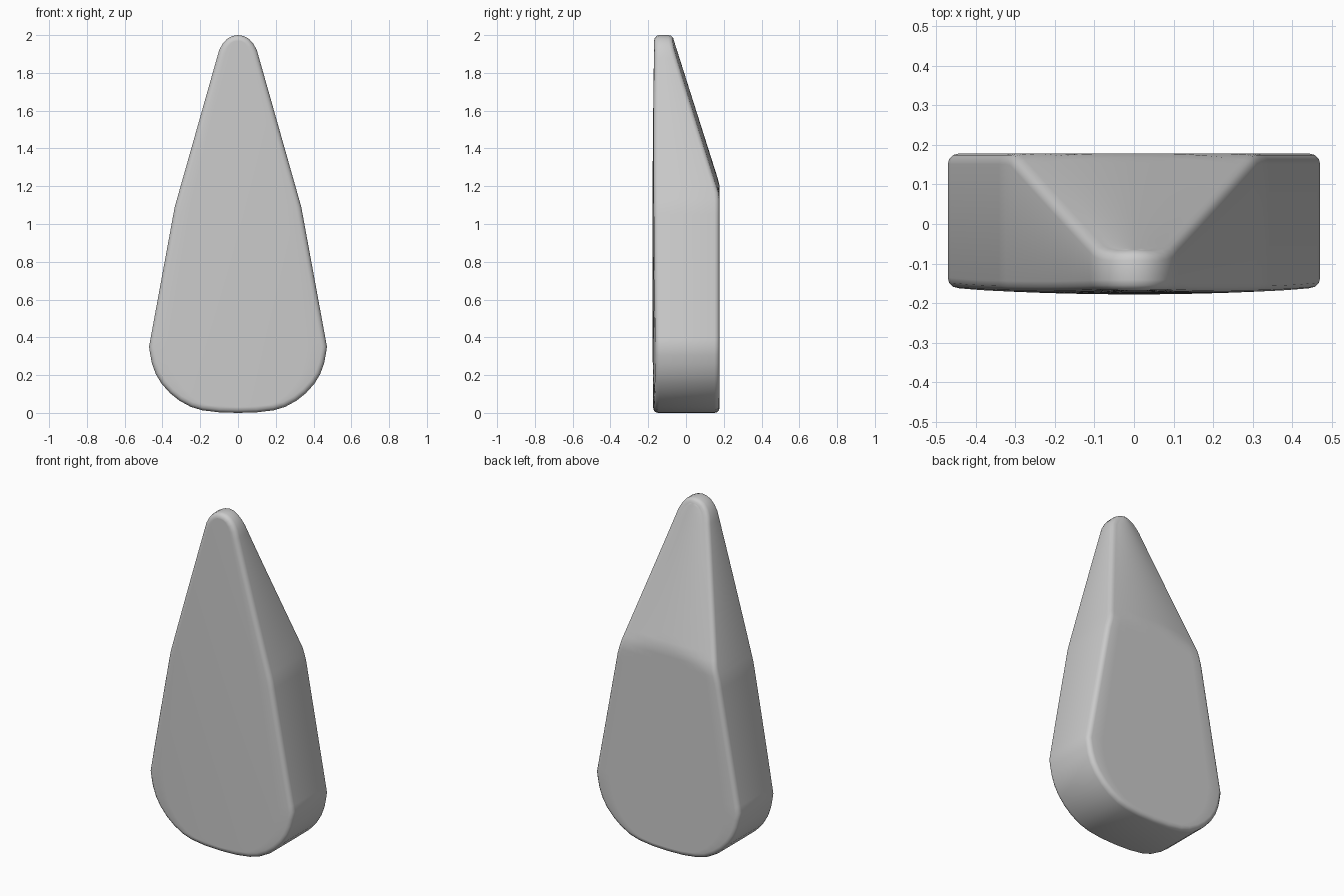
import bpy, bmesh
from mathutils import Vector

if "Cube" in bpy.data.objects:
    bpy.data.objects.remove(bpy.data.objects["Cube"])

# half outline (x, z) from bottom centre to tip
half = [(0, 0), (.1, .003), (.19, .014), (.25, .032), (.31, .065), (.36, .105), (.405, .155),
        (.435, .205), (.455, .26), (.464, .305), (.471, .35), (.335, 1.09), (.1, 1.92),
        (.082, 1.953), (.058, 1.98), (.03, 1.995), (0, 2)]
pts = []
for (x0, z0), (x1, z1) in zip(half, half[1:]):
    n = max(1, round((z1 - z0) / .04))
    pts += [(x0 + (x1 - x0) * i / n, z0 + (z1 - z0) * i / n) for i in range(n)]
pts.append(half[-1])
N = len(pts)
COLS = 12
ring = pts + [(-x, z) for x, z in pts[-2:0:-1]]
M = len(ring)


def inset(i, d):
    a, b = Vector(ring[i - 1]), Vector(ring[(i + 1) % M])
    t = (b - a).normalized()
    return ring[i][0] - t.y * d, ring[i][1] + t.x * d


def width(z):
    for (x0, z0), (x1, z1) in zip(half, half[1:]):
        if z <= z1:
            return max(.03, x0 + (x1 - x0) * (z - z0) / (z1 - z0))
    return .03


# gently domed front and back with an arched slope towards the tip
def front_y(x, z):
    return -.178 + .016 * (x / .47) ** 2 + .01 * ((z - .8) / 1.2) ** 2


def back_y(x, z):
    t = min(1, abs(x) / width(z))
    return min(.178, .178 - .318 * (z - 1.21 + .07 * t ** 2))


bm = bmesh.new()
R = .027
steps = [(1, 0), (.5, .13), (.13, .5), (0, 1)]
levels = [(front_y, 1, a, b) for a, b in steps] + [(back_y, -1, a, b) for a, b in steps[::-1]]
rings = []
for fn, sign, a, b in levels:
    row = []
    for i in range(M):
        x, z = inset(i, a * R)
        ix, iz = inset(i, R)
        row.append(bm.verts.new((x, fn(ix, iz) + sign * b * R, z)))
    rings.append(row)

# rounded rim
for r0, r1 in zip(rings, rings[1:]):
    for i in range(M):
        j = (i + 1) % M
        bm.faces.new((r0[i], r0[j], r1[j], r1[i]))

# front and back faces filled row by row
for row, fn in ((rings[0], front_y), (rings[-1], back_y)):
    lines = [[row[0]]]
    for i in range(1, N - 1):
        l, r = row[M - i], row[i]
        mid = []
        for k in range(1, COLS):
            p = l.co.lerp(r.co, k / COLS)
            mid.append(bm.verts.new((p.x, fn(p.x, p.z), p.z)))
        lines.append([l] + mid + [r])
    lines.append([row[N - 1]])
    for a, b in zip(lines, lines[1:]):
        for k in range(COLS):
            if len(a) == 1:
                bm.faces.new((a[0], b[k + 1], b[k]))
            elif len(b) == 1:
                bm.faces.new((a[k], a[k + 1], b[0]))
            else:
                bm.faces.new((a[k], a[k + 1], b[k + 1], b[k]))
bmesh.ops.recalc_face_normals(bm, faces=bm.faces[:])

me = bpy.data.meshes.new("tapered_stone")
bm.to_mesh(me)
bm.free()
ob = bpy.data.objects.new("tapered_stone", me)
bpy.context.collection.objects.link(ob)
bpy.context.view_layer.objects.active = ob
ob.select_set(True)
bpy.ops.object.shade_smooth_by_angle(angle=.6)
